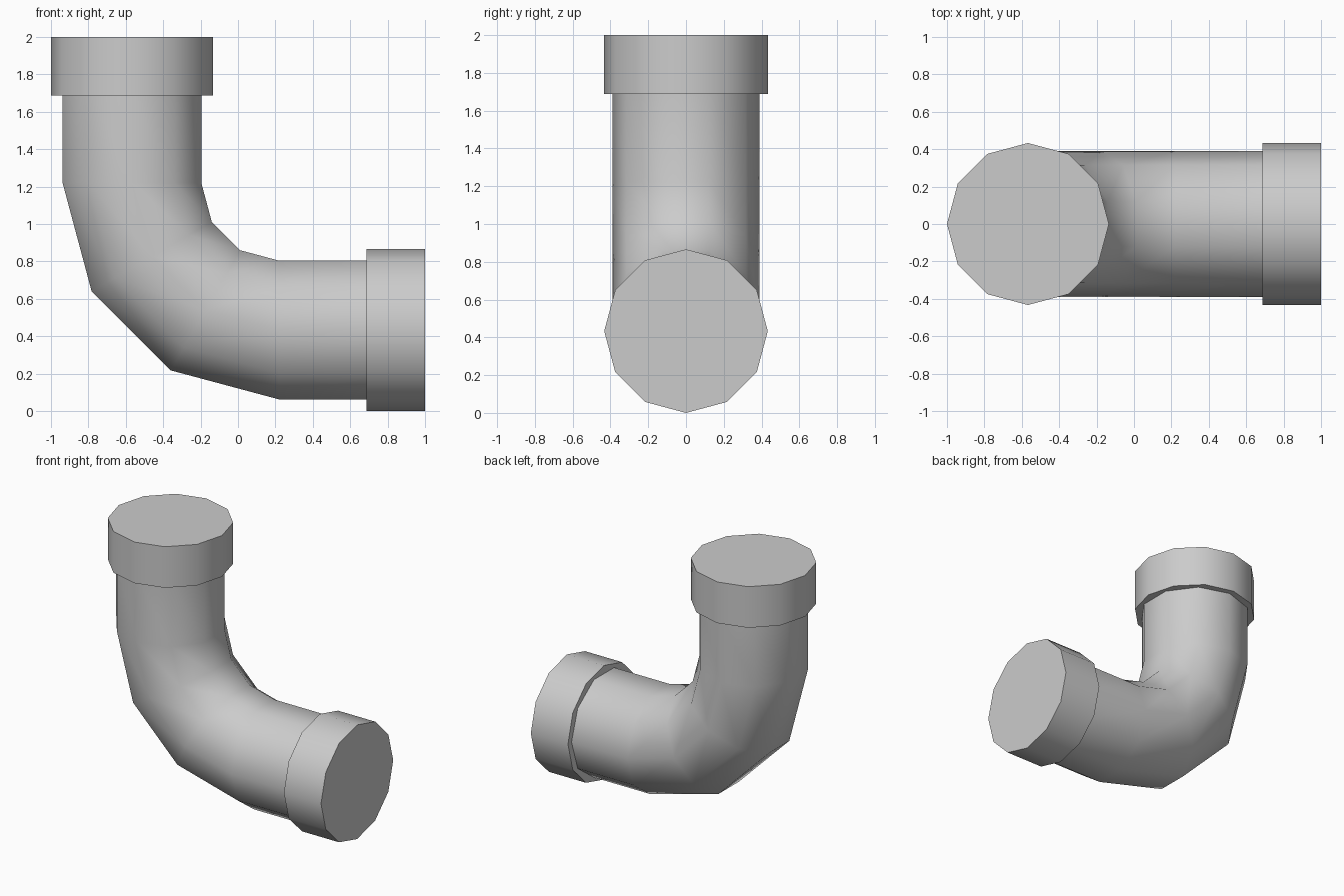
import bpy, bmesh
from math import sin, cos, pi, radians
from mathutils import Matrix, Vector

cube = bpy.data.objects.get("Cube")
if cube:
    bpy.data.objects.remove(cube)

grey = bpy.data.materials.new("pipe grey")
grey.use_nodes = True
colour = (0.6, 0.6, 0.6, 1)
grey.diffuse_color = colour
grey.node_tree.nodes["Principled BSDF"].inputs["Base Color"].default_value = colour

COLLAR_R = 0.433
PIPE_R = 0.39
AXIS = COLLAR_R - 1           # x of the upright leg
BEND = Vector((0.22, 0, 1.22))  # centre of the bend
BEND_R = BEND.x - AXIS
COLLAR_L = 0.312


def finish(bm, name, angle):
    bmesh.ops.recalc_face_normals(bm, faces=bm.faces)
    mesh = bpy.data.meshes.new(name)
    bm.to_mesh(mesh)
    bm.free()
    mesh.materials.append(grey)
    ob = bpy.data.objects.new(name, mesh)
    bpy.context.collection.objects.link(ob)
    bpy.ops.object.select_all(action='DESELECT')
    ob.select_set(True)
    bpy.context.view_layer.objects.active = ob
    bpy.ops.object.shade_smooth_by_angle(angle=radians(angle))


# Elbow pipe: ten-sided rings swept down, round the bend and out to the side
def outward(turn):
    return Vector((-cos(turn), 0, -sin(turn)))


stations = [(BEND + outward(0) * BEND_R + Vector((0, 0, 0.5)), 0)]
for step in range(4):
    turn = step * pi / 6
    stations.append((BEND + outward(turn) * BEND_R, turn))
stations.append((BEND + outward(pi / 2) * BEND_R + Vector((0.5, 0, 0)), pi / 2))

bm = bmesh.new()
rings = []
for centre, turn in stations:
    ring = []
    for i in range(10):
        a = 2 * pi * i / 10
        offset = outward(turn) * sin(a) + Vector((0, cos(a), 0))
        ring.append(bm.verts.new(centre + offset * PIPE_R))
    rings.append(ring)
for r0, r1 in zip(rings, rings[1:]):
    for i in range(10):
        j = (i + 1) % 10
        bm.faces.new((r0[i], r0[j], r1[j], r1[i]))
bm.faces.new(rings[0])
bm.faces.new(rings[-1])
finish(bm, "elbow_pipe", 50)


# Twelve-sided end collars
def collar(name, centre, rotation):
    bm = bmesh.new()
    # the cone's first vertex lies on an axis, so corners fall on all four sides
    bmesh.ops.create_cone(bm, cap_ends=True, segments=12, radius1=COLLAR_R,
                          radius2=COLLAR_R, depth=COLLAR_L,
                          matrix=Matrix.Translation(centre) @ rotation)
    finish(bm, name, 40)


collar("top_collar", (AXIS, 0, 2 - COLLAR_L / 2), Matrix.Identity(4))
collar("side_collar", (1 - COLLAR_L / 2, 0, COLLAR_R), Matrix.Rotation(pi / 2, 4, 'Y'))
